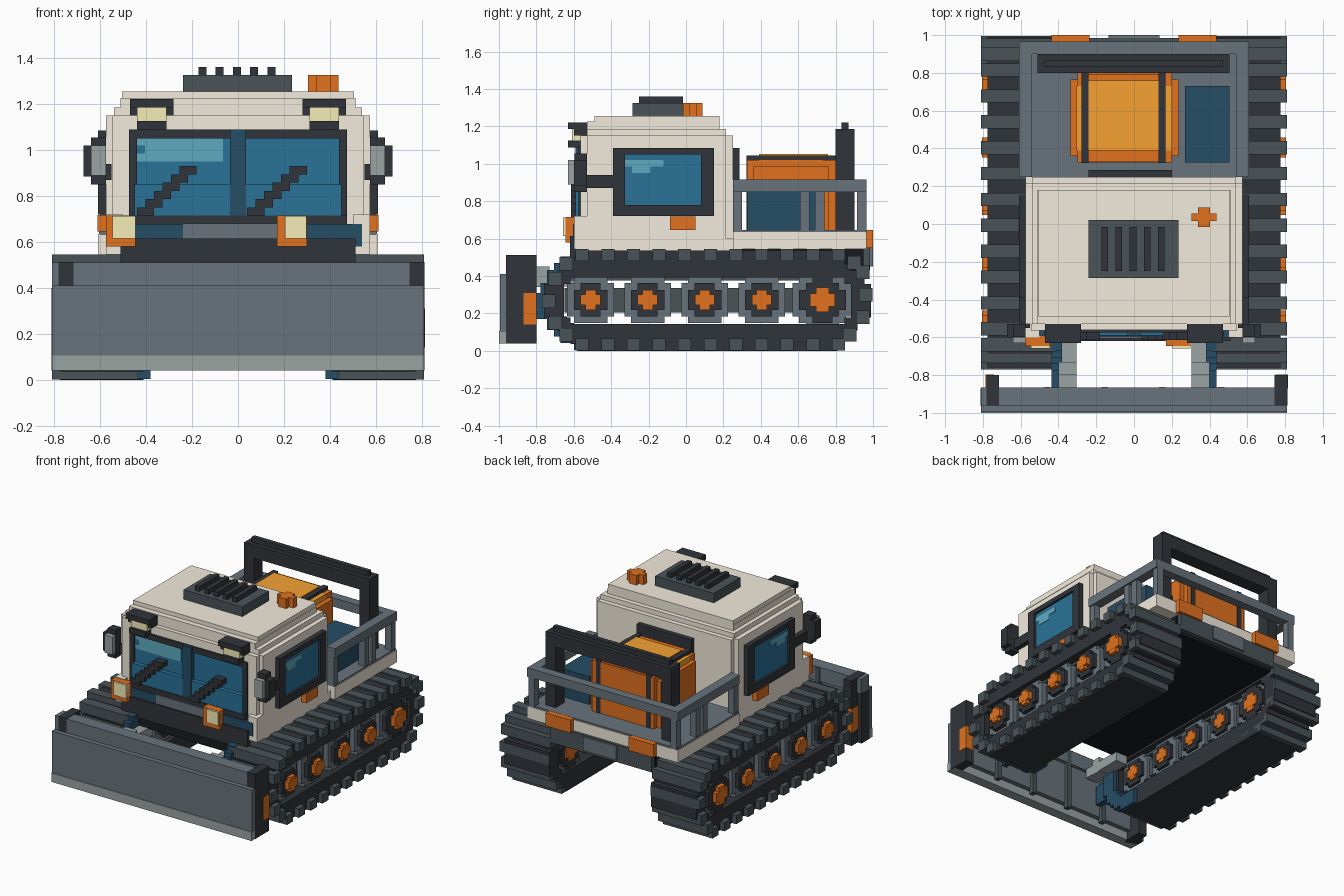
import bpy, bmesh, math
from mathutils import Matrix

V = 0.0357  # block size
HEX = dict(cream="f4ecdd", dark="303439", iron="4a5458", steel="68747c", silver="9aa3a3",
           glass="2a7298", navy="264d66", shine="5eabc0", orange="e2721f", amber="f7a233",
           lamp="f7eeb8", black="181a1d")
MATS = {}


def material(key):
    if key not in MATS:
        c = [int(HEX[key][i:i + 2], 16) / 255 for i in (0, 2, 4)]
        lin = [x / 12.92 if x <= 0.04045 else ((x + 0.055) / 1.055) ** 2.4 for x in c]
        MATS[key] = bpy.data.materials.new(key)
        MATS[key].diffuse_color = (*lin, 1)
    return MATS[key]


def part(name, color, *boxes, both=False):
    """One object from boxes (x0, x1, y0, y1, z0, z1), optionally mirrored in x."""
    bm = bmesh.new()
    boxes = list(boxes)
    if both:
        boxes += [(-b[1], -b[0], *b[2:]) for b in boxes]
    for x0, x1, y0, y1, z0, z1 in boxes:
        m = Matrix.Translation(((x0 + x1) / 2, (y0 + y1) / 2, (z0 + z1) / 2))
        bmesh.ops.create_cube(bm, size=1, matrix=m @ Matrix.Diagonal((x1 - x0, y1 - y0, z1 - z0, 1)))
    me = bpy.data.meshes.new(name)
    bm.to_mesh(me)
    bm.free()
    me.materials.append(material(color))
    ob = bpy.data.objects.new(name, me)
    bpy.context.collection.objects.link(ob)
    return ob


def stepped(test, x0, x1, cy, cz, ny, nz):
    """Row-run boxes for the blocks of a yz shape around (cy, cz)."""
    out = []
    for j in range(-nz, nz + 1):
        start = None
        for i in range(-ny, ny + 2):
            inside = i <= ny and test(i * V, j * V)
            if inside and start is None:
                start = i
            if not inside and start is not None:
                out.append((x0, x1, cy + (start - .5) * V, cy + (i - .5) * V,
                            cz + (j - .5) * V, cz + (j + .5) * V))
                start = None
    return out


def disc(x0, x1, cy, cz, r):
    n = int(r / V) + 1
    return stepped(lambda a, b: math.hypot(a, b) < r, x0, x1, cy, cz, n, n)


# Tracks: stepped belt loop with alternating cleats
def belt(a, b):
    def inside(hy, hz, cut):
        return abs(a) < hy and abs(b) < hz and abs(a) + abs(b) < hy + hz - cut
    return inside(.86, .27, .19) and not inside(.755, .135, .06)


part("track_belt", "dark", *stepped(belt, .41, .775, .115, .268, 25, 8), both=True)
cleats = []
for k in range(11):
    y = -.59 + k * .137
    cleats.append((.41, .81, y, y + .07, .48, .545))
    cleats.append((.41, .81, y, y + .07, .001, .065))
ends = [(-.735, .265), (-.70, .385), (-.70, .15), (-.64, .465), (-.64, .085),
        (.96, .3), (.945, .42), (.945, .18), (.875, .085), (.90, .47)]
cleats += [(.41, .81, y - .036, y + .036, z - .036, z + .036) for y, z in ends]
part("track_cleats", "iron", *cleats, both=True)

# Wheels and the frame joining them
plates, rims, hubs = [], [], []
for y, s in ((-.51, 1), (-.205, 1), (.1, 1), (.405, 1), (.73, 1.25)):
    z = .2725
    plates += disc(.44, .745, y, z, .14 * s)
    rims += disc(.42, .775, y, z, .098 * s)
    a, b = .053 * s, .028 * s
    hubs += [(.41, .805, y - a, y + a, z - b, z + b), (.411, .804, y - b, y + b, z - a, z + a)]
part("wheel_plates", "steel", *plates, both=True)
part("wheel_rims", "dark", *rims, both=True)
part("wheel_hubs", "orange", *hubs, both=True)
part("wheel_frame", "iron", (.46, .71, -.65, .87, .205, .335), (.46, .71, -.62, .86, .375, .43), both=True)

# Chassis and rear bumper
part("chassis", "black", (-.42, .42, -.6, .95, .41, .55))
part("front_sill", "dark", (-.51, .51, -.62, -.5, .48, .615))
part("rear_bumper", "iron", (-.41, .41, .9, .985, .43, .555))
part("rear_plate", "steel", (-.135, .135, .95, 1.0, .45, .55))
part("rear_lights", "orange", (.235, .437, .93, 1.0, .55, .645), both=True)

# Blade
part("blade", "steel", (-.81, .81, -.995, -.925, .1, .41), (-.81, .81, -.96, -.865, .405, .51),
     (-.81, .81, -.96, -.89, .1, .42))
part("blade_edge", "silver", (-.81, .81, -1.0, -.925, .04, .105))
part("blade_ribs", "iron", *[(x - .018, x + .018, -.9, -.862, .06, .505) for x in (-.46, -.155, .15, .46)])
part("blade_end_plates", "dark", (.745, .812, -.962, -.8, .04, .513), (-.812, -.745, -.962, -.87, .04, .4),
     (-.78, -.715, -.962, -.8, .04, .513))
part("blade_end_marks", "orange", (.75, .814, -.87, -.798, .14, .31), (-.785, -.74, -.87, -.798, .14, .31))
part("blade_arms", "silver", (.305, .4, -.87, -.55, .345, .415), (.305, .4, -.8, -.73, .34, .45), both=True)


def arc(a, b):
    return .17 < math.hypot(a, b) < .26 and a < .04


part("blade_pivots", "navy", (.395, .437, -.87, -.74, .17, .31),
     *stepped(arc, .38, .437, -.51, .2725, 8, 8), both=True)

# Cab shell with stepped corners and roof
part("cab_shell", "cream", (-.575, .575, -.53, .215, .545, 1.15), (-.54, .54, -.53, .25, .545, 1.15),
     (-.54, .54, -.53, .215, 1.15, 1.185), (-.51, .51, -.53, .18, 1.15, 1.225),
     (-.505, .505, -.49, .18, 1.2, 1.255), (-.54, .54, -.56, -.5, 1.09, 1.15))
part("cab_pillars", "cream", (.47, .545, -.565, -.5, .545, 1.15),
     (.5, .575, -.6, -.5, .545, .72), both=True)
part("cab_rear_vent", "dark", (-.24, .2, .24, .287, .7, 1.085))

# Windscreen
part("windscreen_frame", "dark", (-.475, .475, -.575, -.5, 1.05, 1.09), (-.475, .475, -.595, -.5, .675, .715),
     (-.475, -.44, -.575, -.5, .68, 1.09), (.44, .475, -.575, -.5, .68, 1.09))
part("windscreen", "glass", (-.45, .45, -.56, -.5, .84, 1.06), (-.45, .45, -.59, -.5, .7, .85))
part("windscreen_divider", "navy", (-.035, .035, -.592, -.5, .69, 1.088))
part("windscreen_shine", "shine", (-.405, -.065, -.564, -.54, .95, 1.05), (-.44, -.4, -.564, -.54, .95, .985),
     (-.44, -.4, -.564, -.54, 1.02, 1.05))
wipers = []
for x in (-.44, .04):
    for k in range(6):
        wipers.append((x + k * .037, x + k * .037 + .075, -.615, -.56, .715 + k * V, .715 + (k + 1) * V))
part("wipers", "dark", *wipers)
part("front_panel", "navy", (-.54, .54, -.603, -.5, .58, .678))
part("front_grille", "steel", (-.24, .24, -.607, -.5, .615, .68))

# Head lamps and roof lamps
part("headlamp_housings", "orange", (-.575, -.445, -.645, -.59, .58, .715), (.17, .3, -.645, -.59, .58, .715))
part("headlamp_lenses", "lamp", (-.545, -.445, -.658, -.62, .615, .713), (.205, .298, -.658, -.62, .615, .713))
part("roof_lamp_housings", "dark", (.28, .47, -.6, -.49, 1.15, 1.22), (.28, .47, -.63, -.55, 1.185, 1.222),
     (.31, .44, -.63, -.5, 1.088, 1.125), both=True)
part("roof_lamp_lenses", "lamp", (.31, .44, -.61, -.55, 1.125, 1.187), both=True)

# Side windows, markers and mirrors
part("side_window_frames", "dark", (.55, .61, -.39, .15, .72, .78), (.55, .61, -.39, .15, 1.05, 1.085),
     (.55, .61, -.39, -.325, .72, 1.085), (.55, .61, .08, .15, .72, 1.085), both=True)
part("side_windows", "glass", (.55, .595, -.34, .1, .76, 1.06), both=True)
part("side_window_shine", "shine", (.58, .598, -.325, -.12, .985, 1.02), (.58, .598, -.29, -.19, .95, .986), both=True)
part("side_markers", "orange", (.55, .612, -.085, .05, .645, .717), both=True)
part("mirrors", "dark", (.575, .673, -.6, -.53, .885, 1.02), (.575, .64, -.595, -.53, .85, 1.055),
     (.55, .61, -.55, -.38, .87, .94), both=True)
part("mirror_glass", "silver", (.575, .64, -.63, -.59, .89, 1.02), both=True)

# Roof vent and beacon
part("roof_vent", "iron", (-.24, .235, -.285, .02, 1.25, 1.325))
part("roof_vent_slats", "dark", *[(x - .0175, x + .0175, -.25, -.015, 1.3, 1.36)
                                  for x in (-.155, -.08, -.005, .07, .145)])
part("roof_beacon", "orange", (.305, .437, .017, .055, 1.25, 1.325), (.34, .402, -.017, .087, 1.25, 1.325))

# Rear deck
part("deck_sides", "cream", (-.61, .61, .25, .965, .545, .635), (-.575, .575, -.57, .3, .5, .6))
part("deck_floor", "steel", (-.605, .605, .25, .96, .62, .646))

# Deck railing
rail = [(.54, .61, .25, .965, .85, .915), (-.61, -.54, .25, .965, .85, .915), (-.61, .61, .9, .965, .85, .915)]
for x in (-.6, .55):
    rail += [(x, x + .05, y, y + .05, .63, .86) for y in (.25, .61, .69, .915)]
part("deck_railing", "steel", *rail)

# Roll bar
part("roll_bar", "dark", (-.51, .505, .8, .9, 1.09, 1.185), (-.475, .47, .832, .868, 1.18, 1.22),
     (-.51, -.43, .8, .9, .64, 1.1), (.425, .505, .8, .9, .64, 1.1))

# Cargo and tool box
part("tool_box", "navy", (.27, .505, .325, .73, .64, .85))
part("cargo", "orange", (-.335, .235, .36, .765, .64, .985), (-.3, .2, .325, .8, .64, 1.02),
     (-.27, .165, .33, .795, 1.0, 1.035))
part("cargo_cover", "amber", (-.24, .13, .39, .76, 1.0, 1.052), (-.305, .2, .39, .73, .98, 1.024))
part("cargo_straps", "dark", *[(x0, x1, .323, .803, .64, 1.045) for x0, x1 in ((-.277, -.24), (.13, .167))])
